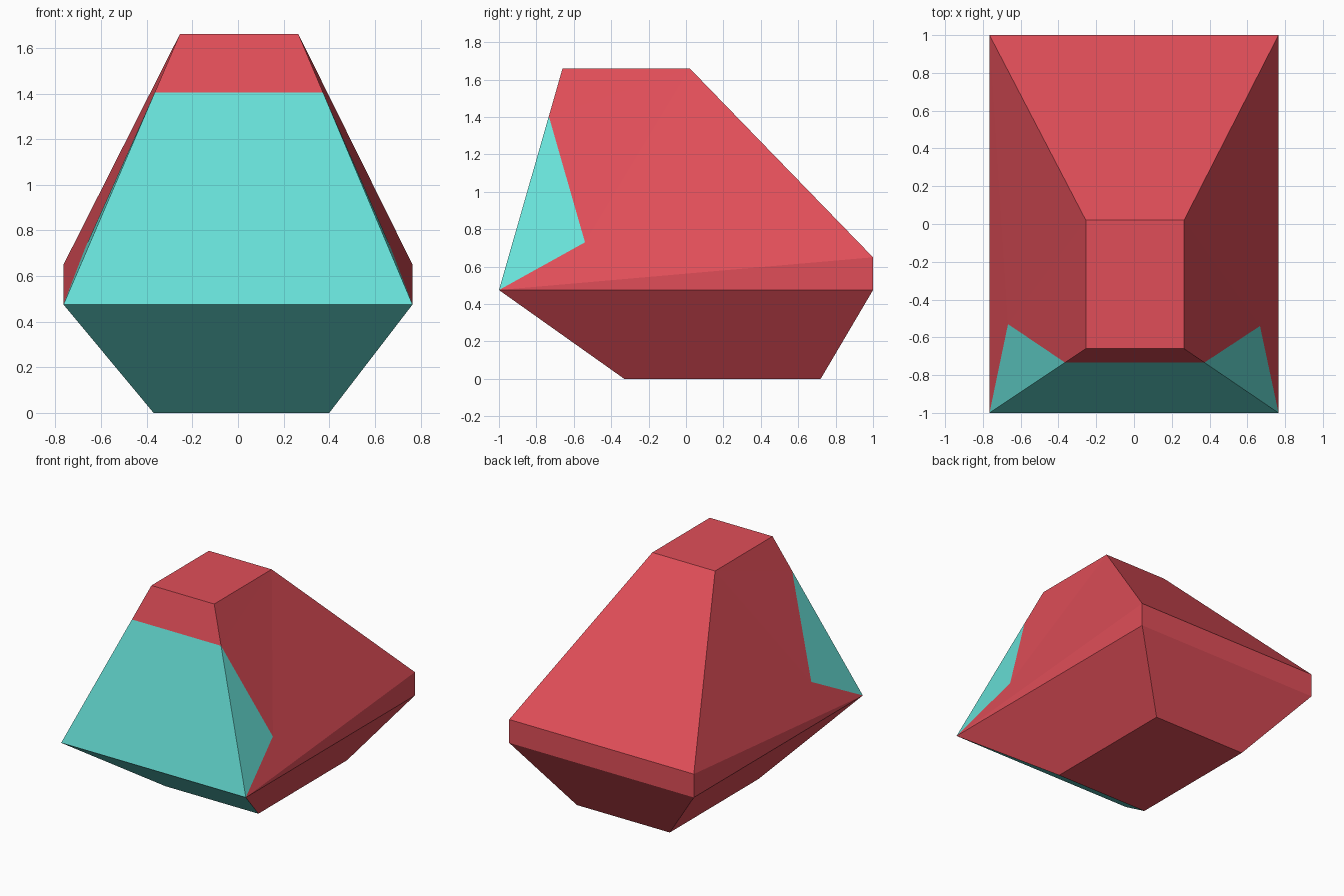
import bpy, bmesh

if "Cube" in bpy.data.objects:
    bpy.data.objects.remove(bpy.data.objects["Cube"])

RED, TEAL = 0, 1


def material(name, rgb):
    mat = bpy.data.materials.new(name)
    mat.diffuse_color = (*rgb, 1)
    mat.use_nodes = True
    mat.node_tree.nodes["Principled BSDF"].inputs["Base Color"].default_value = mat.diffuse_color
    return mat


bm = bmesh.new()


def face(points, colour):
    bm.faces.new(points).material_index = colour


def side_points(s, base_x, top_x, patch_y):
    """Corner points of one side; s is -1 for left and 1 for right."""
    pts = {
        "base_front": (base_x, -0.33, 0), "base_back": (base_x, 0.72, 0),
        "front": (s * 0.765, -1, 0.475), "back": (s * 0.765, 1, 0.475),
        "shoulder": (s * 0.765, 1, 0.65),
        "top_front": (top_x, -0.66, 1.66), "top_back": (top_x, 0.02, 1.66),
        "patch": (s * 0.667, patch_y, 0.73),
    }
    v = {k: bm.verts.new(p) for k, p in pts.items()}
    # colour break on the front corner edge
    v["split"] = bm.verts.new(v["front"].co.lerp(v["top_front"].co, 0.784))
    return v


L = side_points(-1, -0.37, -0.255, -0.53)
R = side_points(1, 0.40, 0.265, -0.54)

# Both flanks: teal wedge at the front corner, red elsewhere
for v in (L, R):
    for keys, colour in (
        (("front", "split", "patch"), TEAL),
        (("split", "top_front", "top_back"), RED),
        (("split", "top_back", "patch"), RED),
        (("patch", "top_back", "shoulder"), RED),
        (("front", "patch", "shoulder"), RED),
        (("front", "shoulder", "back"), RED),
        (("base_front", "front", "back", "base_back"), RED),
    ):
        face([v[k] for k in keys], colour)

# Bands joining the flanks: front, top, back and base
for a, b, colour in (
    ("base_front", "front", TEAL), ("front", "split", TEAL),
    ("split", "top_front", RED), ("top_front", "top_back", RED),
    ("top_back", "shoulder", RED), ("shoulder", "back", RED),
    ("back", "base_back", RED), ("base_back", "base_front", RED),
):
    face([L[a], R[a], R[b], L[b]], colour)

bmesh.ops.recalc_face_normals(bm, faces=bm.faces)
mesh = bpy.data.meshes.new("faceted_body")
bm.to_mesh(mesh)
bm.free()
mesh.materials.append(material("coral red", (0.745, 0.076, 0.098)))
mesh.materials.append(material("turquoise", (0.138, 0.76, 0.694)))
body = bpy.data.objects.new("faceted_body", mesh)
bpy.context.collection.objects.link(body)
